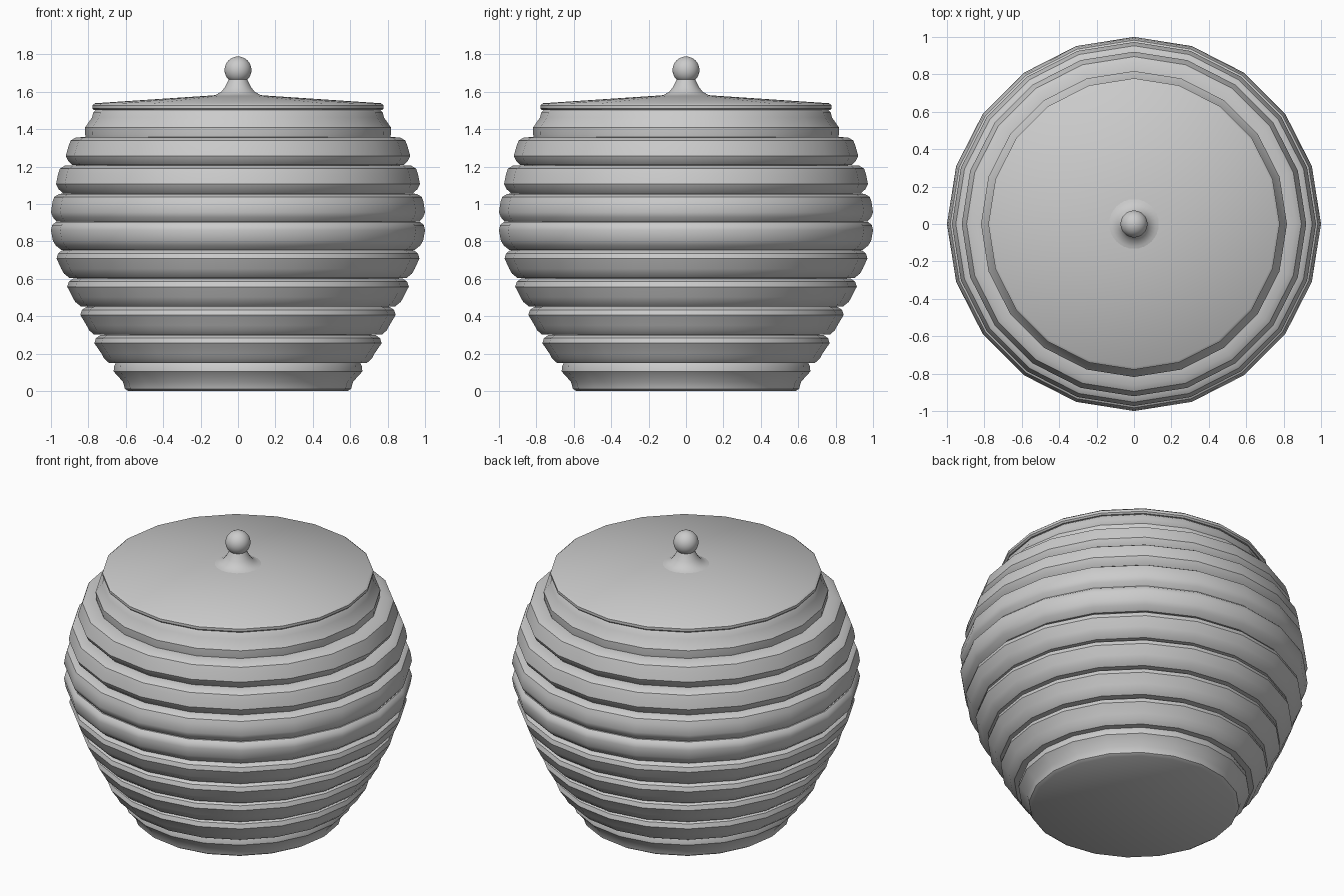
import bpy, bmesh, math
from mathutils import Matrix

if "Cube" in bpy.data.objects:
    bpy.data.objects.remove(bpy.data.objects["Cube"])


def lathe(name, profile, sides, angle=35):
    """Revolve an (r, z) profile around z and shade it smooth by angle."""
    bm = bmesh.new()
    loops = []
    for r, z in profile:
        if r < 1e-4:
            loops.append([bm.verts.new((0, 0, z))])
        else:
            loops.append([bm.verts.new((r * math.cos(2 * math.pi * i / sides),
                                        r * math.sin(2 * math.pi * i / sides), z))
                          for i in range(sides)])
    for a, b in zip(loops, loops[1:]):
        for i in range(sides):
            j = (i + 1) % sides
            quad = [a[i % len(a)], a[j % len(a)], b[j % len(b)], b[i % len(b)]]
            bm.faces.new(list(dict.fromkeys(quad)))
    bmesh.ops.recalc_face_normals(bm, faces=bm.faces)
    me = bpy.data.meshes.new(name)
    bm.to_mesh(me)
    bm.free()
    ob = bpy.data.objects.new(name, me)
    bpy.context.collection.objects.link(ob)
    bpy.context.view_layer.objects.active = ob
    ob.select_set(True)
    bpy.ops.object.shade_smooth_by_angle(angle=math.radians(angle))
    ob.select_set(False)
    return ob


# Stacked coil rings: radius at bottom edge, lower bulge, upper bulge, top edge
STEP = 0.151
rings = [
    (0.585, 0.615, 0.665, 0.655),
    (0.690, 0.730, 0.768, 0.735),
    (0.770, 0.810, 0.843, 0.810),
    (0.840, 0.885, 0.913, 0.880),
    (0.900, 0.945, 0.970, 0.940),
    (0.945, 0.990, 1.000, 0.975),
    (0.970, 1.000, 0.992, 0.955),
    (0.935, 0.973, 0.962, 0.925),
    (0.885, 0.921, 0.905, 0.865),
    (0.815, 0.818, 0.780, 0.755),
]
body = [(0, 0)]
for k, (bottom, low, high, top) in enumerate(rings):
    z = k * STEP
    body += [(bottom, z), ((bottom + low * 2) / 3, z + 0.012 + 0.012 * (0 < k < 9)),
             (low, z + 0.05)]
    body += [(high, z + 0.105), (high - (high - top) * 0.25, z + 0.132),
             (top, z + STEP - 0.002)]
    # recessed seam between rings
    if k < len(rings) - 1:
        seam = min(top, rings[k + 1][0]) - 0.02
        body += [(seam, z + STEP - 0.001), (seam, z + STEP + 0.0)]
body.append((0, 10 * STEP - 0.002))
lathe("jar_body", body, 20)

# Lid: shallow cone with a rounded rim
lathe("lid", [(0, 1.50), (0.770, 1.503), (0.779, 1.512), (0.779, 1.528),
              (0.765, 1.539), (0.12, 1.582), (0, 1.585)], 20)

# Knob: flared stem running into a ball
knob = [(0, 1.575), (0.16, 1.577), (0.12, 1.583), (0.09, 1.600), (0.07, 1.625),
        (0.057, 1.65), (0.050, 1.666)]
for i in range(13):
    a = math.radians(-43 + 133 * i / 12)
    knob.append((0.072 * math.cos(a) if i < 12 else 0, 1.717 + 0.072 * math.sin(a)))
lathe("lid_knob", knob, 32)
